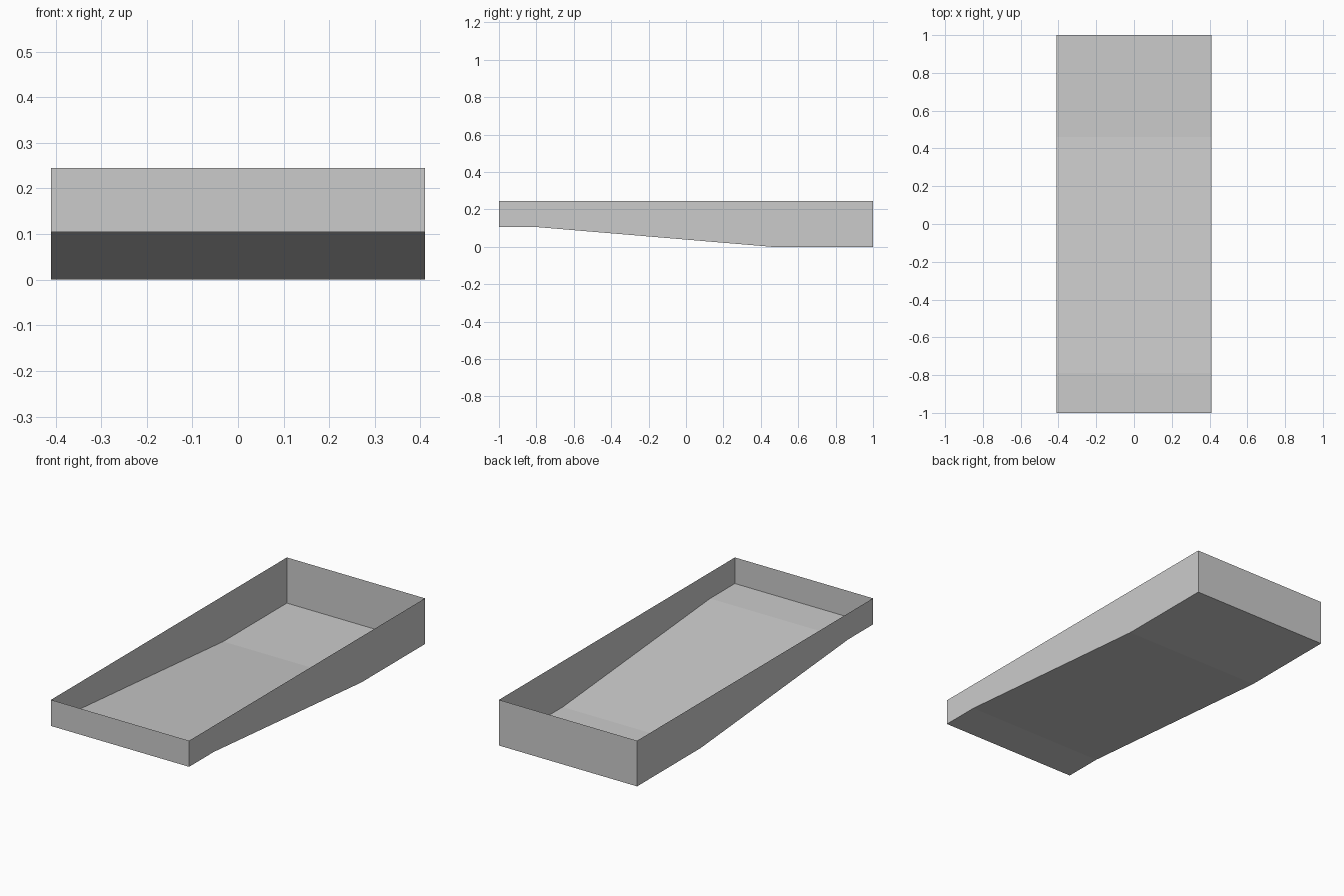
import bpy
import bmesh

old = bpy.data.objects.get("Cube")
if old:
    bpy.data.objects.remove(old, do_unlink=True)

HALF_WIDTH = 0.41
RIM = 0.245

# Floor line from the shallow front end to the deep back end (y, z)
FLOOR = [(-1, 0.105), (-0.79, 0.105), (0.46, 0), (1, 0)]

# Plain grey shell colour
grey = bpy.data.materials.new("plain_grey")
grey.use_nodes = True
colour = (0.6, 0.6, 0.6, 1)
grey.diffuse_color = colour
grey.node_tree.nodes["Principled BSDF"].inputs["Base Color"].default_value = colour

# Side wall: rim corners plus the floor line, as one flat polygon
bm = bmesh.new()
outline = [(-1, RIM)] + FLOOR + [(1, RIM)]
side = bm.faces.new([bm.verts.new((-HALF_WIDTH, y, z)) for y, z in outline])

# Sweep the side across the width to make the floor, end walls and other side
swept = bmesh.ops.extrude_face_region(bm, geom=[side], use_keep_orig=True)
moved = [g for g in swept["geom"] if isinstance(g, bmesh.types.BMVert)]
bmesh.ops.translate(bm, verts=moved, vec=(2 * HALF_WIDTH, 0, 0))
bmesh.ops.recalc_face_normals(bm, faces=bm.faces[:])

# Open the top, leaving a thin single-skinned basin
top = [f for f in bm.faces if all(v.co.z > RIM - 0.001 for v in f.verts)]
bmesh.ops.delete(bm, geom=top, context="FACES_ONLY")

mesh = bpy.data.meshes.new("basin_shell")
bm.to_mesh(mesh)
bm.free()
mesh.materials.append(grey)
basin = bpy.data.objects.new("basin_shell", mesh)
bpy.context.scene.collection.objects.link(basin)
